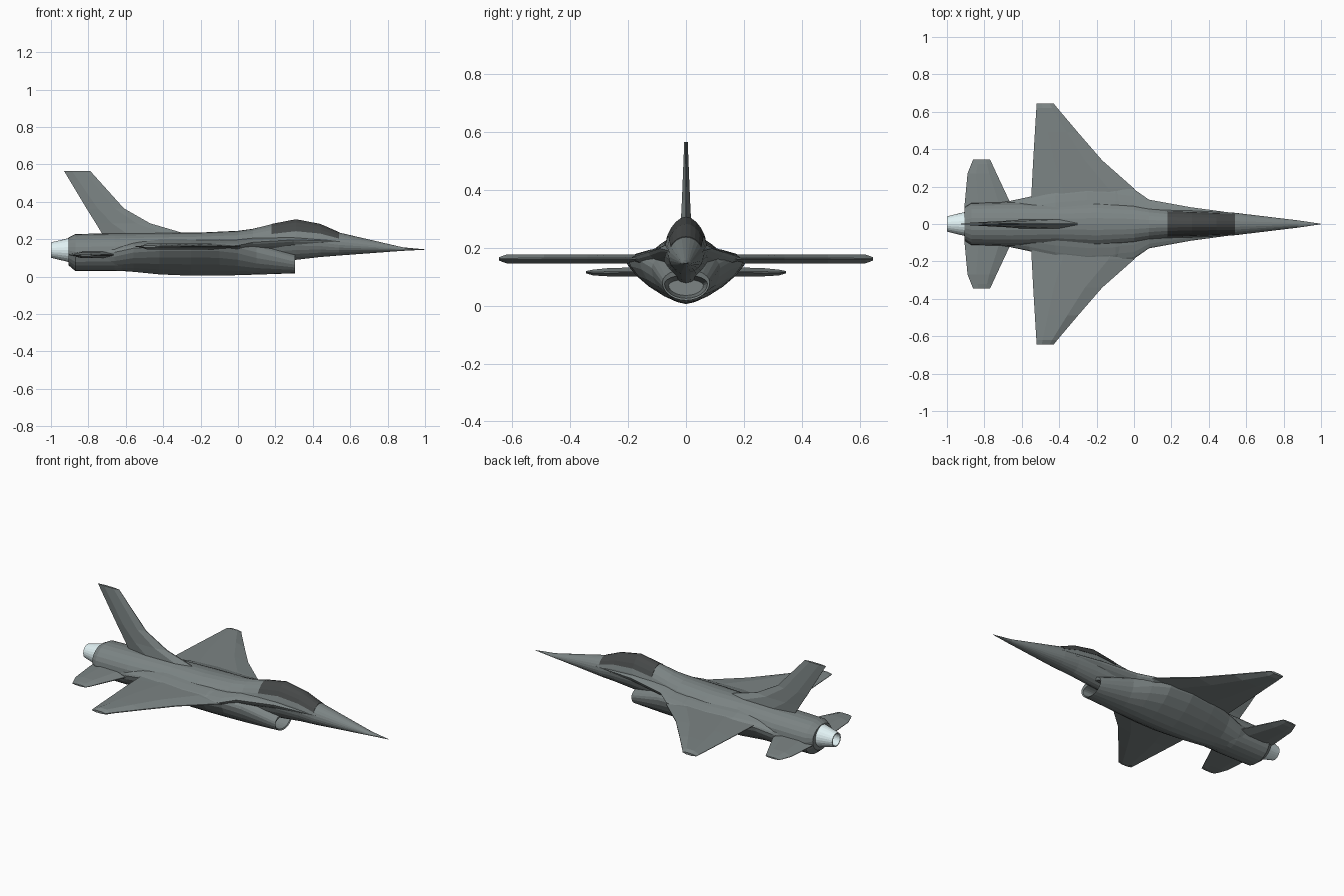
import bpy, bmesh
from math import sin, cos, pi, radians


def material(name, rgb):
    m = bpy.data.materials.new(name)
    m.diffuse_color = (*rgb, 1)
    return m


PAINT = material("grey_paint", (0.2, 0.23, 0.23))
GLASS = material("dark_glass", (0.06, 0.065, 0.065))
METAL = material("bright_metal", (0.75, 0.88, 0.9))


def skin(name, rings, mat, mirror=False):
    """Bridge equal-length rings of points into a capped solid."""
    bm = bmesh.new()
    loops = [[bm.verts.new(p) for p in r] for r in rings]
    n = len(loops[0])
    for a, b in zip(loops, loops[1:]):
        for i in range(n):
            j = (i + 1) % n
            bm.faces.new((a[i], a[j], b[j], b[i]))
    bm.faces.new(loops[0])
    bm.faces.new(loops[-1])
    bmesh.ops.recalc_face_normals(bm, faces=bm.faces)
    me = bpy.data.meshes.new(name)
    bm.to_mesh(me)
    bm.free()
    me.materials.append(mat)
    ob = bpy.data.objects.new(name, me)
    bpy.context.collection.objects.link(ob)
    if mirror:
        ob.modifiers.new("mirror", 'MIRROR').use_axis = (False, True, False)
    return ob


def section(x, hw, zm, zt, zb, e=2.0, a0=0, a1=360, n=24):
    """Superellipse cross-section with separate top and bottom heights."""
    full = a1 - a0 == 360
    pts = []
    for i in range(n):
        t = radians(a0 + (a1 - a0) * i / (n if full else n - 1))
        c, s = cos(t), sin(t)
        y = hw * abs(c) ** (2 / e) * (1 if c >= 0 else -1)
        h = abs(s) ** (2 / e)
        pts.append((x, y, zm + h * (zt - zm) if s >= 0 else zm - h * (zm - zb)))
    return pts


def foil(name, stations, mirror=False, upright=False):
    """Thin surface from (span, leading x, trailing x, centre, half thickness)."""
    rings = []
    for s, le, te, c, t in stations:
        ring = []
        for f, k in ((0, .15), (.25, 1), (.7, 1), (1, .1), (1, -.1), (.7, -1), (.25, -1), (0, -.15)):
            x = le + (te - le) * f
            ring.append((x, c + k * t, s) if upright else (x, s, c + k * t))
        rings.append(ring)
    return skin(name, rings, PAINT, mirror)


# Fuselage from nose to tail: x, half width, mid z, top z, bottom z, exponent
body = [
    (1.0, .001, .145, .146, .144, 2), (.88, .019, .148, .157, .138, 2),
    (.54, .06, .17, .236, .113, 2), (.44, .066, .182, .28, .105, 1.9),
    (.31, .073, .188, .305, .09, 1.8), (.18, .078, .182, .28, .078, 1.8),
    (.08, .09, .17, .256, .07, 1.9), (0, .105, .165, .245, .06, 2),
    (-.2, .122, .16, .236, .05, 2), (-.4, .11, .15, .235, .05, 2),
    (-.66, .117, .135, .232, .03, 2.1), (-.87, .112, .132, .228, .03, 2.1),
    (-.905, .09, .14, .21, .06, 2)]
skin("fuselage", [section(*s) for s in body], PAINT)

# Canopy follows the fuselage top, slightly proud of it
skin("canopy", [section(x, w + .002, m, t + .002, b, e, 30, 150, 9)
                for x, w, m, t, b, e in body[2:6]], GLASS)

# Belly with hollow air intake, flaring into the wing roots
belly = [
    (.18, .06, .07, .09, .035, 2), (.3, .074, .075, .105, .025, 2),
    (.305, .082, .08, .125, .018, 2), (.1, .118, .13, .19, .011, 2),
    (0, .16, .155, .205, .008, 1.7), (-.1, .2, .16, .212, .005, 1.45),
    (-.25, .21, .16, .212, .005, 1.4), (-.42, .185, .16, .212, .012, 1.45),
    (-.56, .145, .152, .2, .026, 1.6), (-.66, .124, .13, .18, .033, 1.9),
    (-.8, .1, .13, .18, .045, 2)]
skin("belly_and_intake", [section(*s) for s in belly], PAINT)

# Leading edge strakes blending the nose into the wings
strake = [
    (.56, .055, .188, .205, .15, 1.5), (.3, .09, .197, .225, .13, 1.4),
    (.08, .13, .184, .22, .11, 1.4), (0, .186, .167, .212, .1, 1.35),
    (-.15, .2, .16, .21, .09, 1.4)]
skin("strakes", [section(*s) for s in strake], PAINT)

# Wings, tailplanes and fin
foil("wings", [
    (.08, .06, -.552, .161, .016), (.19, 0, -.547, .161, .016),
    (.34, -.17, -.539, .161, .016), (.49, -.3, -.53, .161, .016),
    (.62, -.41, -.522, .161, .015), (.645, -.43, -.52, .161, .006)], mirror=True)
foil("tailplanes", [
    (.06, -.64, -.905, .118, .017), (.11, -.66, -.905, .117, .017),
    (.27, -.735, -.89, .115, .014), (.32, -.758, -.87, .114, .01),
    (.345, -.77, -.86, .115, .004)], mirror=True)
foil("tail_fin", [
    (.2, -.2, -.71, 0, .026), (.235, -.3, -.73, 0, .024),
    (.285, -.47, -.76, 0, .018), (.365, -.61, -.81, 0, .014),
    (.565, -.79, -.93, 0, .006)], upright=True)

# Hollow exhaust nozzle
skin("exhaust_nozzle", [section(x, r, .142, .142 + r, .142 - r)
                        for x, r in ((-.88, .067), (-.905, .064), (-1, .041),
                                     (-1, .035), (-.93, .035))], METAL)
